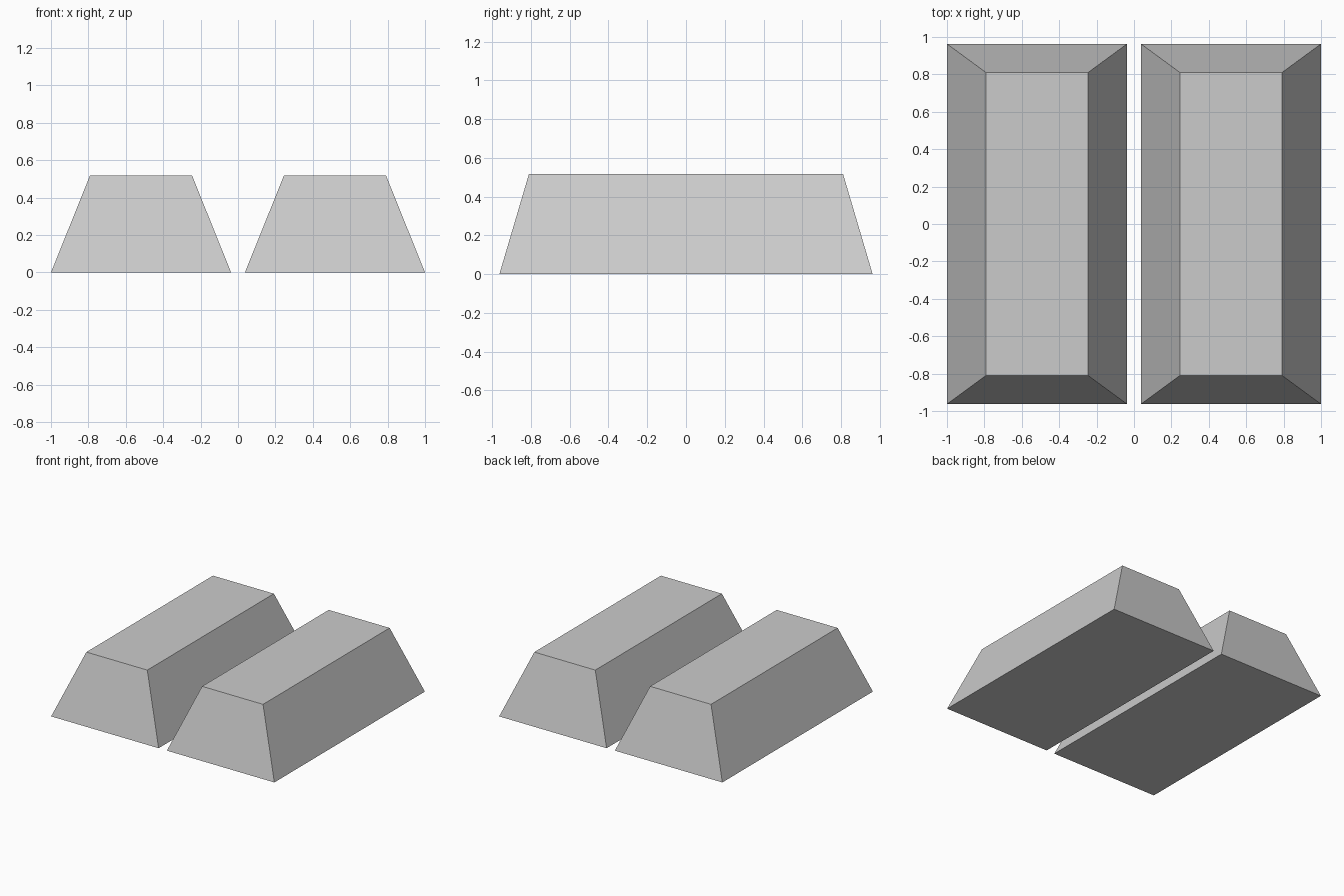
import bpy, bmesh

if "Cube" in bpy.data.objects:
    bpy.data.objects.remove(bpy.data.objects["Cube"])

CENTRE_X = 0.5185
BASE = (0.963, 1.926)   # footprint width, length
TOP = (0.546, 1.62)     # upper face width, length
HEIGHT = 0.518


def make_bar(name, x):
    """Tapered ingot: a cube whose upper face is smaller than its base."""
    bm = bmesh.new()
    bmesh.ops.create_cube(bm, size=1.0)
    for v in bm.verts:
        width, length = TOP if v.co.z > 0 else BASE
        v.co = (v.co.x * width, v.co.y * length, (v.co.z + 0.5) * HEIGHT)
    mesh = bpy.data.meshes.new(name)
    bm.to_mesh(mesh)
    bm.free()
    obj = bpy.data.objects.new(name, mesh)
    obj.location.x = x
    bpy.context.collection.objects.link(obj)


# Two matching bars side by side with a narrow gap
for name, side in (("left_bar", -1), ("right_bar", 1)):
    make_bar(name, side * CENTRE_X)
